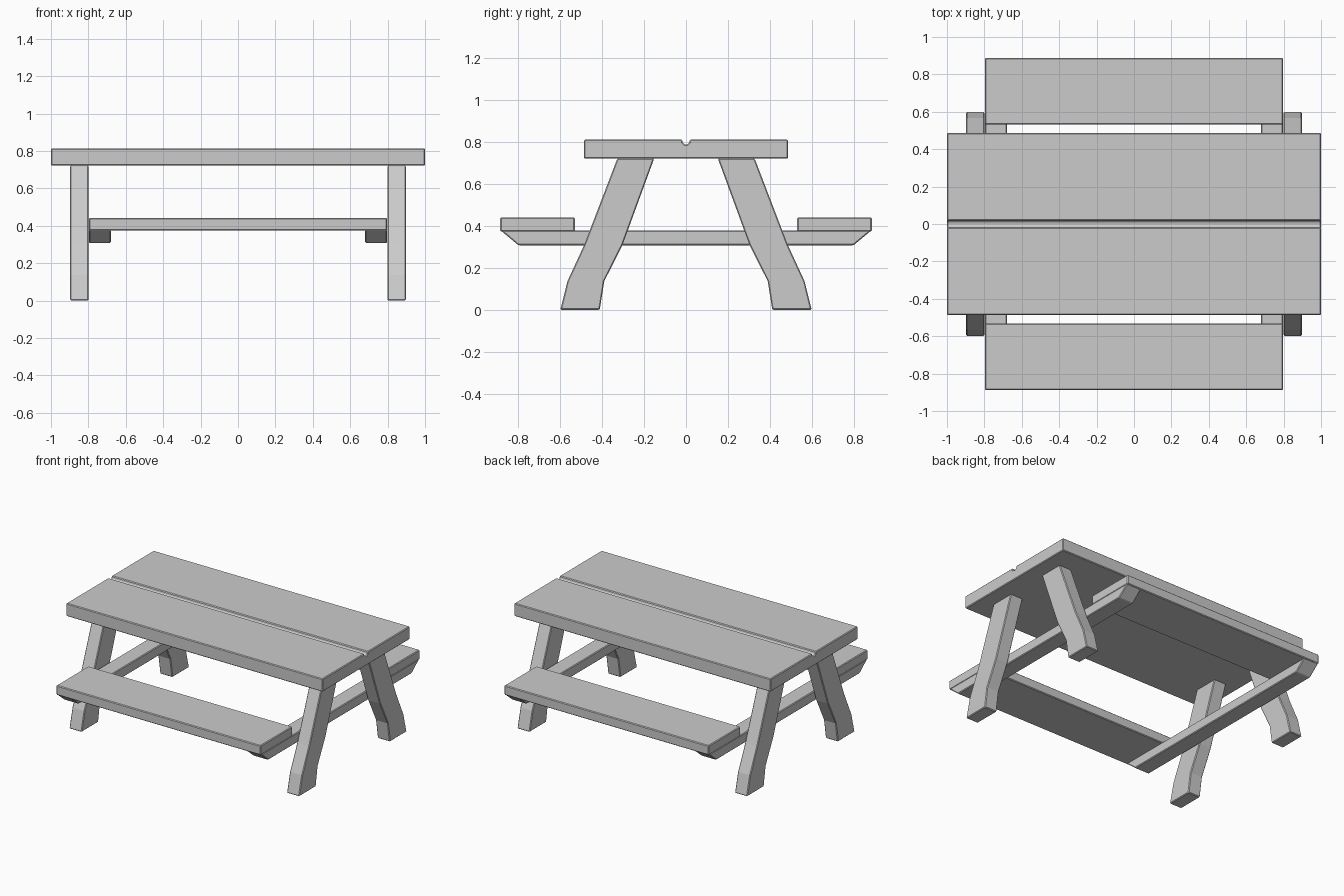
import bpy
import bmesh

if "Cube" in bpy.data.objects:
    bpy.data.objects.remove(bpy.data.objects["Cube"])


def extrude_part(name, profile, x0, x1, mirror=(False, False)):
    """Extrude a (y, z) profile from x0 to x1, with optional x / y mirroring."""
    bm = bmesh.new()
    face = bm.faces.new([bm.verts.new((x0, y, z)) for y, z in profile])
    ext = bmesh.ops.extrude_face_region(bm, geom=[face])
    moved = [v for v in ext["geom"] if isinstance(v, bmesh.types.BMVert)]
    bmesh.ops.translate(bm, verts=moved, vec=(x1 - x0, 0, 0))
    bmesh.ops.recalc_face_normals(bm, faces=bm.faces)
    mesh = bpy.data.meshes.new(name)
    bm.to_mesh(mesh)
    bm.free()
    obj = bpy.data.objects.new(name, mesh)
    bpy.context.collection.objects.link(obj)

    # Softened timber edges
    bevel = obj.modifiers.new("edge_bevel", 'BEVEL')
    bevel.width = 0.005
    bevel.segments = 1
    bevel.limit_method = 'ANGLE'
    bevel.angle_limit = 0.6

    if any(mirror):
        mod = obj.modifiers.new("mirror", 'MIRROR')
        mod.use_axis = (mirror[0], mirror[1], False)
        mod.use_mirror_merge = False
    return obj


# Tabletop with a shallow groove between its two boards
top, under = 0.813, 0.722
half = [(0.008, 0.79), (0.016, 0.798), (0.019, top), (0.487, top), (0.487, under)]
extrude_part("tabletop", half + [(-y, z) for y, z in reversed(half)], -1.0, 1.0)

# Four splayed legs with bent feet
leg = [(0.152, under), (0.328, under), (0.486, 0.31), (0.566, 0.137),
       (0.60, 0.0), (0.412, 0.0), (0.39, 0.137), (0.303, 0.31)]
extrude_part("legs", leg, 0.80, 0.897, (True, True))

# Cross beams carrying the seats, with chamfered ends
beam = [(-0.80, 0.308), (0.80, 0.308), (0.886, 0.374), (0.886, 0.378),
        (-0.886, 0.378), (-0.886, 0.374)]
beam = [(-0.80, 0.308), (0.80, 0.308), (0.884, 0.378), (-0.884, 0.378)]
extrude_part("cross_beams", beam, 0.68, 0.797, (True, False))

# Two bench seats
seat = [(0.531, 0.374), (0.887, 0.374), (0.887, 0.441), (0.531, 0.441)]
extrude_part("seats", seat, -0.797, 0.797, (False, True))
